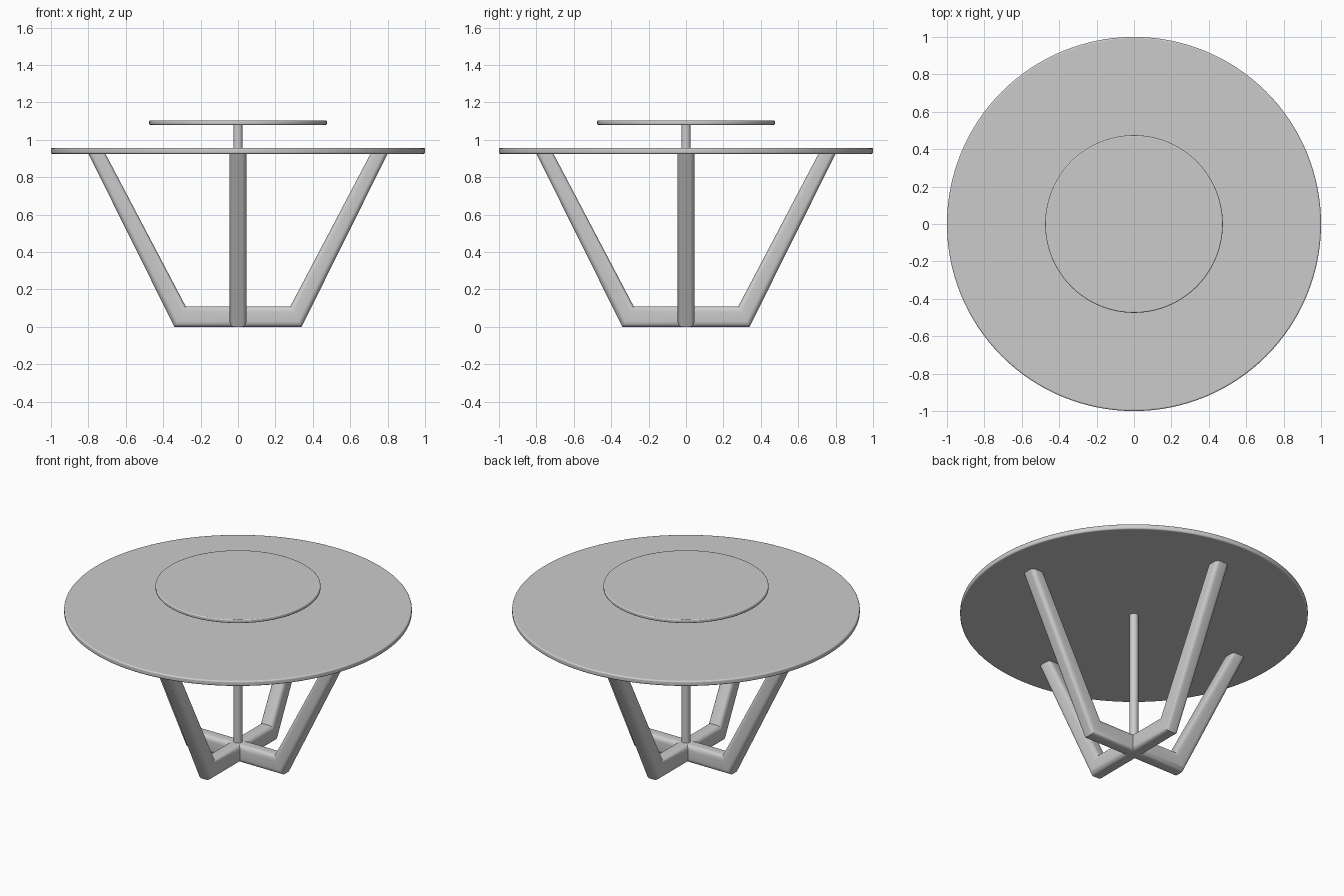
import bpy, bmesh, math
from mathutils import Vector

if "Cube" in bpy.data.objects:
    bpy.data.objects.remove(bpy.data.objects["Cube"])


def finish(name, bm, rot=0.0):
    bmesh.ops.recalc_face_normals(bm, faces=bm.faces)
    mesh = bpy.data.meshes.new(name)
    bm.to_mesh(mesh)
    bm.free()
    ob = bpy.data.objects.new(name, mesh)
    ob.rotation_euler.z = rot
    bpy.context.collection.objects.link(ob)
    bpy.ops.object.select_all(action='DESELECT')
    ob.select_set(True)
    bpy.context.view_layer.objects.active = ob
    bpy.ops.object.shade_smooth_by_angle(angle=math.radians(35))
    return ob


def disc(name, radius, z0, z1, sides, bevel=0.0):
    bpy.ops.mesh.primitive_cylinder_add(vertices=sides, radius=radius, depth=z1 - z0,
                                        location=(0, 0, (z0 + z1) / 2))
    ob = bpy.context.object
    ob.name = name
    if bevel:
        mod = ob.modifiers.new("rounded_rim", 'BEVEL')
        mod.width, mod.segments = bevel, 3
        mod.limit_method, mod.angle_limit = 'ANGLE', math.radians(40)
    bpy.ops.object.shade_smooth_by_angle(angle=math.radians(35))
    return ob


def rounded_section(r=0.55, steps=5):
    # unit rounded square (-1..1)
    pts = []
    for k, (sx, sy) in enumerate([(1, 1), (-1, 1), (-1, -1), (1, -1)]):
        for i in range(steps + 1):
            a = math.pi / 2 * (k + i / steps)
            pts.append((sx * (1 - r) + r * math.cos(a), sy * (1 - r) + r * math.sin(a)))
    return pts


def leg(name, rot):
    # each station: outer/lower point and inner/upper point in the x-z plane
    stations = [((0, 0), (0, 0.11)),
                ((0.34, 0), (0.28, 0.11)),
                ((0.802, 0.93), (0.711, 0.93))]
    bm = bmesh.new()
    rings = []
    for lo, hi in stations:
        a, b = Vector((lo[0], 0, lo[1])), Vector((hi[0], 0, hi[1]))
        mid, half = (a + b) / 2, (b - a) / 2
        rings.append([bm.verts.new(mid + half * v + Vector((0, 0.045 * u, 0)))
                      for u, v in rounded_section()])
    n = len(rings[0])
    for r0, r1 in zip(rings, rings[1:]):
        for i in range(n):
            j = (i + 1) % n
            bm.faces.new((r0[i], r0[j], r1[j], r1[i]))
    bm.faces.new(rings[0])
    bm.faces.new(rings[-1])
    return finish(name, bm, rot)


# Four bent legs meeting in a cross at the floor
for k, side in enumerate(("right", "back", "left", "front")):
    leg(side + "_leg", k * math.pi / 2)

# Round table top, centre pole and raised turntable
disc("table_top", 1.0, 0.925, 0.957, 128, 0.008)
disc("centre_pole", 0.025, 0.06, 1.082, 32)
disc("turntable", 0.475, 1.08, 1.103, 96, 0.006)
